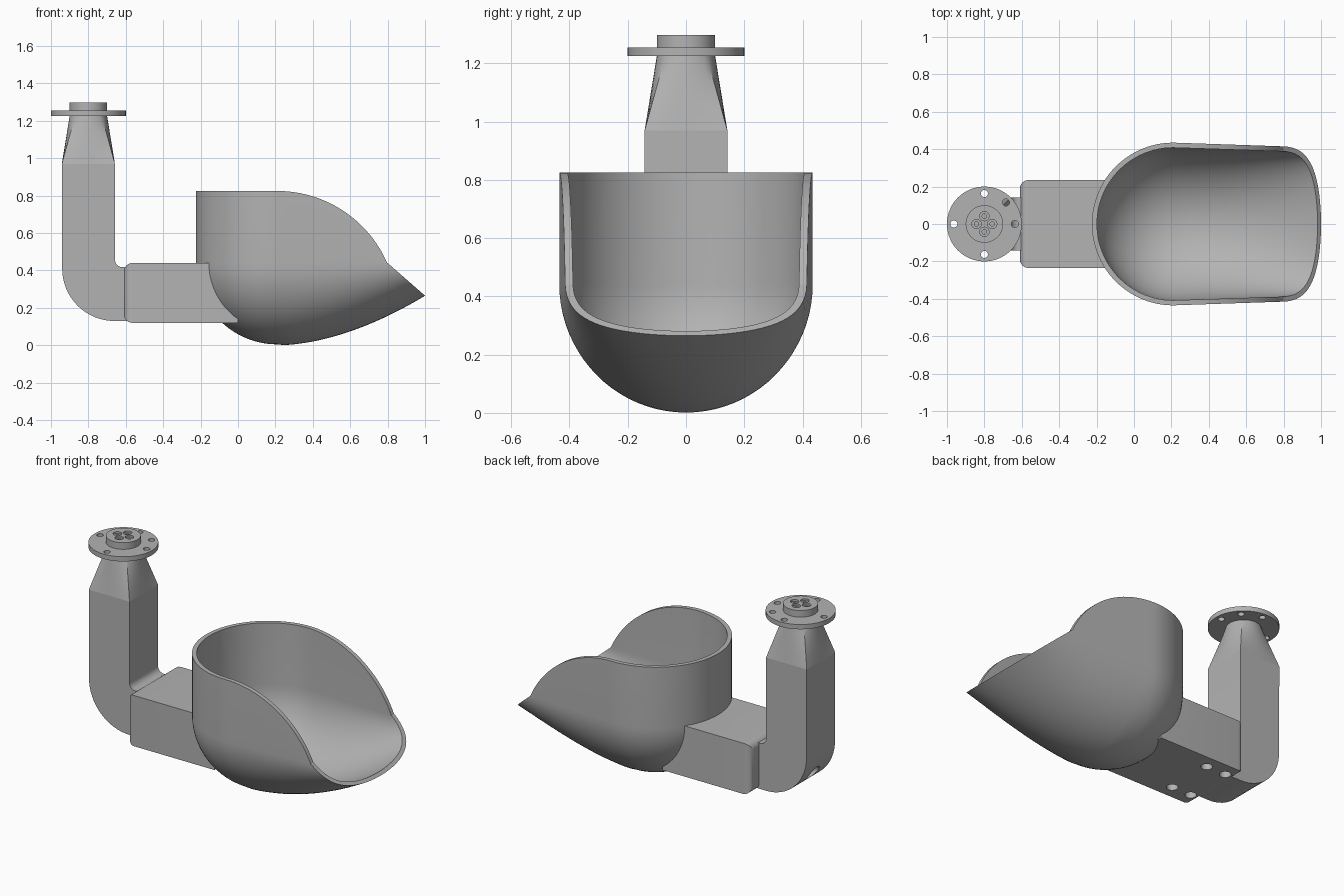
import bpy, bmesh
from math import sin, cos, pi, radians, sqrt
from mathutils import Matrix, Vector

if "Cube" in bpy.data.objects:
    bpy.data.objects.remove(bpy.data.objects["Cube"], do_unlink=True)

grey = bpy.data.materials.new("plain_grey")
grey.use_nodes = True
COLOUR = (0.45, 0.45, 0.45, 1)
grey.diffuse_color = COLOUR
grey.node_tree.nodes["Principled BSDF"].inputs["Base Color"].default_value = COLOUR


def make_object(name, bm):
    bmesh.ops.recalc_face_normals(bm, faces=bm.faces)
    mesh = bpy.data.meshes.new(name)
    bm.to_mesh(mesh)
    bm.free()
    mesh.materials.append(grey)
    ob = bpy.data.objects.new(name, mesh)
    bpy.context.collection.objects.link(ob)
    return ob


def loft(name, rings):
    """Skin closed rings of equal length and cap both ends."""
    bm = bmesh.new()
    loops = [[bm.verts.new(p) for p in ring] for ring in rings]
    n = len(loops[0])
    for a, b in zip(loops, loops[1:]):
        for i in range(n):
            j = (i + 1) % n
            bm.faces.new((a[i], a[j], b[j], b[i]))
    bm.faces.new(loops[0])
    bm.faces.new(loops[-1])
    return make_object(name, bm)


def side_prism(name, outline, half_width):
    """Extrude an (x, z) outline across y."""
    return loft(name, [[(x, y, z) for x, z in outline]
                       for y in (-half_width, half_width)])


def cylinder(name, radius, centre, depth, axis="Z", sides=24):
    bm = bmesh.new()
    turn = Matrix.Rotation(pi / 2, 4, "Y") if axis == "X" else Matrix()
    bmesh.ops.create_cone(bm, cap_ends=True, segments=sides, radius1=radius,
                          radius2=radius, depth=depth,
                          matrix=Matrix.Translation(centre) @ turn)
    return make_object(name, bm)


def boolean(ob, cutter, operation="DIFFERENCE", keep=False):
    mod = ob.modifiers.new("cut", "BOOLEAN")
    mod.operation, mod.solver, mod.object = operation, "EXACT", cutter
    bpy.context.view_layer.objects.active = ob
    bpy.ops.object.modifier_apply(modifier=mod.name)
    if not keep:
        bpy.data.objects.remove(cutter, do_unlink=True)


# Scoop: round back, rounded belly that rises to a pointed lip
CX, R, BELT = 0.21, 0.435, 0.44


def scoop_volume(name, inset, top, front):
    r = R - inset
    stations = []
    for i in range(25):
        a = radians(2 + 88 * i / 24)
        stations.append((CX - r * cos(a), r * sin(a), r * sin(a) + BELT - R))
    for i in range(1, 25):
        x = CX + (front - CX) * i / 24
        width = r - 0.02 * (x - CX) / 0.59
        rise = 0.265 * ((x - CX) / 0.79) ** 1.8
        stations.append((x, width, BELT - rise - inset))
    rings = []
    for i, (x, w, d) in enumerate(stations):
        if i < 25:
            d = w
        arc = [(x, w * cos(pi * k / 40), BELT - d * sin(pi * k / 40)) for k in range(41)]
        rings.append([(x, w, top)] + arc + [(x, -w, top)])
    return loft(name, rings)


scoop = scoop_volume("scoop", 0, 0.95, 1.1)
cavity = scoop_volume("scoop_cavity", 0.027, 1.1, 1.15)
cavity.hide_render = True
boolean(scoop, cavity, keep=True)

# Rim line seen from the side: level, then an arc, then a straight lip
RIM = 0.825
arc_r = 0.641
rim = [(-0.5, -0.2), (-0.5, RIM)]
for i in range(25):
    x = CX + 0.59 * sin(pi / 2 * i / 24)
    rim.append((x, RIM - arc_r + sqrt(arc_r ** 2 - (x - CX) ** 2)))
rim[-1] = (0.8, BELT)
rim += [(1.2, 0.09), (1.2, -0.2)]
boolean(scoop, side_prism("rim_cutter", rim, 0.8), "INTERSECT")

# Mounting block with a rounded end and four screw holes underneath
bm = bmesh.new()
bmesh.ops.create_cube(bm, size=1, matrix=Matrix.Translation((-0.305, 0, 0.28))
                      @ Matrix.Diagonal((0.61, 0.47, 0.32, 1)))
end_edges = [e for e in bm.edges if all(v.co.x < -0.5 for v in e.verts)]
bmesh.ops.bevel(bm, geom=end_edges, offset=0.045, segments=6, profile=0.5,
                affect="EDGES")
block = make_object("mounting_block", bm)
boolean(block, cavity)
for x in (-0.54, -0.405):
    for y in (-0.15, 0.15):
        boolean(block, cylinder("screw_hole", 0.033, (x, y, 0.12), 0.12))

# Arm: square column with a rounded elbow
AX, HALF, SHOULDER = -0.8, 0.142, 0.97
elbow = [(-0.58, 0.13)]
elbow += [(-0.66 - 0.28 * sin(pi / 2 * i / 16), 0.41 - 0.28 * cos(pi / 2 * i / 16))
          for i in range(17)]
elbow += [(AX - HALF, SHOULDER), (AX + HALF, SHOULDER)]
elbow += [(-0.618 - 0.04 * cos(pi / 2 * i / 6), 0.458 - 0.04 * sin(pi / 2 * i / 6))
          for i in range(7)]
elbow.append((-0.58, 0.418))
column = side_prism("arm_column", elbow, HALF)
boolean(column, cylinder("cable_hole", 0.045, (-0.87, 0, 0.25), 0.3, "X"))

# Neck: square blending into a circle
square, circle = [], []
for side in range(4):
    turn = Matrix.Rotation(side * pi / 2, 3, "Z")
    for k in range(10):
        t = k / 10
        a = -pi / 4 + t * pi / 2
        mid = Vector((AX, 0, 0))
        square.append(turn @ Vector((HALF, HALF * (2 * t - 1), SHOULDER)) + mid)
        circle.append(turn @ Vector((0.1 * cos(a), 0.1 * sin(a), 1.226)) + mid)
rings = [[p.lerp(q, s / 6) for p, q in zip(square, circle)] for s in range(7)]
neck = loft("arm_neck", rings)

# Flange with bolt holes and a hub with recessed screws
flange = cylinder("flange", 0.2, (AX, 0, 1.24), 0.03, sides=64)
for angle in (0, 45, 90, 180, 270):
    a = radians(angle)
    boolean(flange, cylinder("bolt_hole", 0.019,
                             (AX + 0.163 * cos(a), 0.163 * sin(a), 1.24), 0.1))
hub = cylinder("hub", 0.1, (AX, 0, 1.276), 0.042, sides=48)
for i in range(4):
    x, y = AX + 0.042 * cos(i * pi / 2), 0.042 * sin(i * pi / 2)
    boolean(hub, cylinder("recess", 0.025, (x, y, 1.297), 0.024))
    boolean(hub, cylinder("pin_hole", 0.012, (x, y, 1.297), 0.06))

# Smooth the curved faces, keep hard edges
bpy.ops.object.select_all(action="DESELECT")
for ob in (scoop, block, column, neck, flange, hub):
    ob.select_set(True)
bpy.context.view_layer.objects.active = scoop
bpy.ops.object.shade_smooth_by_angle(angle=radians(25))
